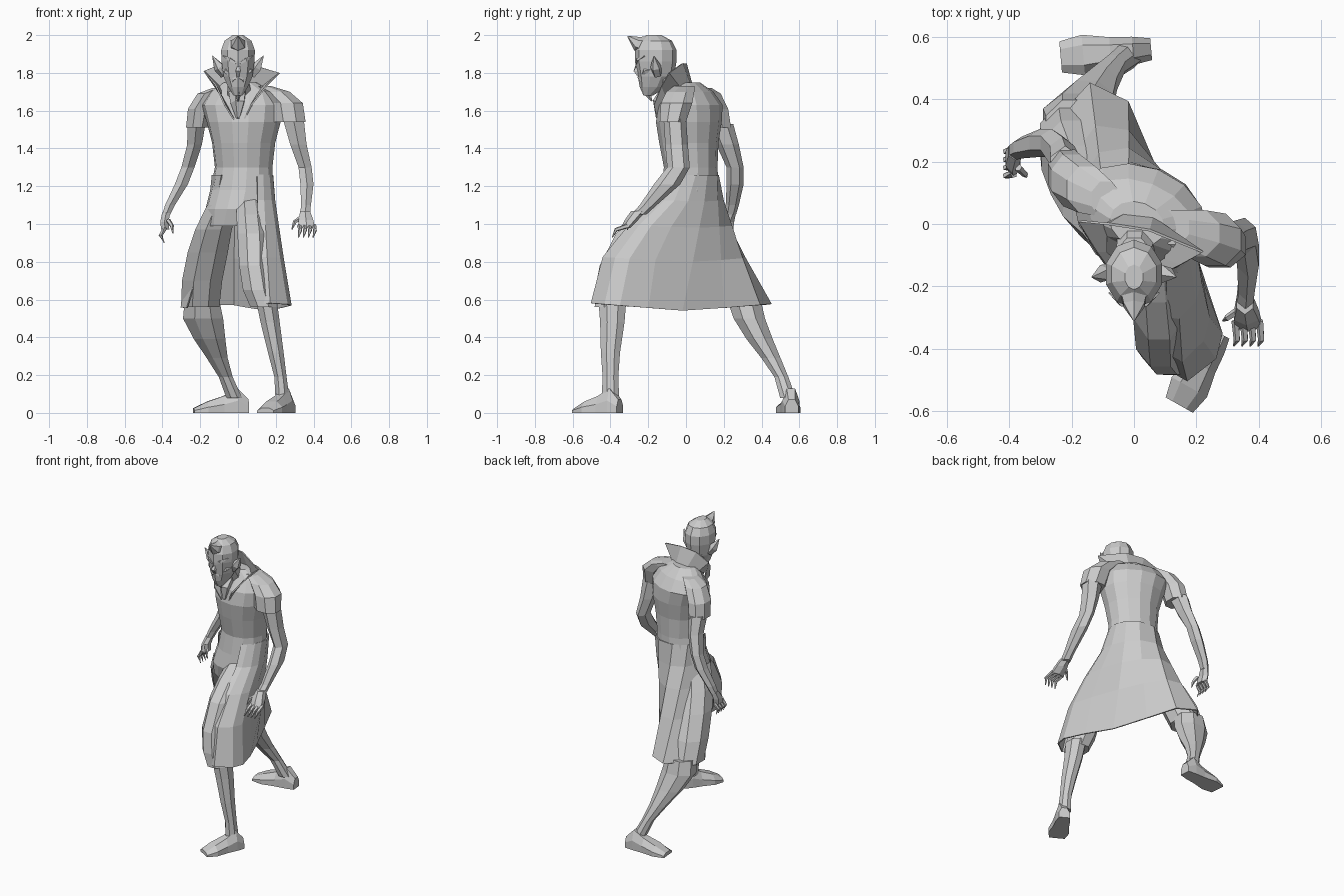
import bpy, bmesh, math
from mathutils import Vector, Matrix

UNIT = 0.01  # all part sizes below are in hundredths

cube = bpy.data.objects.get("Cube")
if cube:
    bpy.data.objects.remove(cube, do_unlink=True)

grey = bpy.data.materials.new("plain grey")
grey.use_nodes = True
grey.diffuse_color = (0.6, 0.6, 0.6, 1)
grey.node_tree.nodes["Principled BSDF"].inputs["Base Color"].default_value = grey.diffuse_color


def loft(name, rings, closed=True, thickness=None):
    """Skin a list of equal point rings; closed rings get end caps."""
    bm = bmesh.new()
    rows = [[bm.verts.new(Vector(p) * UNIT) for p in ring] for ring in rings]
    count = len(rows[0])
    for low, high in zip(rows, rows[1:]):
        for i in range(count if closed else count - 1):
            j = (i + 1) % count
            bm.faces.new((low[i], low[j], high[j], high[i]))
    if closed:
        bm.faces.new(rows[0])
        bm.faces.new(rows[-1])
    bmesh.ops.recalc_face_normals(bm, faces=bm.faces[:])
    mesh = bpy.data.meshes.new(name)
    bm.to_mesh(mesh)
    bm.free()
    mesh.materials.append(grey)
    obj = bpy.data.objects.new(name, mesh)
    bpy.context.collection.objects.link(obj)
    if thickness:
        solid = obj.modifiers.new("thickness", "SOLIDIFY")
        solid.thickness = thickness * UNIT
        solid.offset = 0
    return obj


def oval(x, y, z, rx, ry, sides, turn=0):
    """Level oval ring, turned about its own centre."""
    spin = Matrix.Rotation(math.radians(turn), 3, "Z")
    steps = [math.tau * (i + 0.5) / sides for i in range(sides)]
    return [Vector((x, y, z)) + spin @ Vector((rx * math.cos(a), ry * math.sin(a), 0))
            for a in steps]


def stack(name, stations, sides=8, turn=0):
    """Limb or body part from level ovals (x, y, z, rx, ry)."""
    return loft(name, [oval(*s, sides, turn) for s in stations])


def tube(name, points, radii, sides=5):
    """Thin tapering part with rings square to its path."""
    points = [Vector(p) for p in points]
    rings = []
    for i, (p, r) in enumerate(zip(points, radii)):
        along = points[min(i + 1, len(points) - 1)] - points[max(i - 1, 0)]
        turn = along.to_track_quat("Z", "Y")
        rings.append([p + turn @ q for q in oval(0, 0, 0, r, r, sides)])
    return loft(name, rings)


def foot(name, heel, toe):
    """Shoe with a flat sole, lofted from heel to toe."""
    heel, toe = Vector((*heel, 0)), Vector((*toe, 0))
    along = toe - heel
    side = Vector((-along.y, along.x, 0)).normalized()
    profile = [(0, 3.5, 7), (0.2, 4.5, 13), (0.45, 5, 9), (0.75, 6.5, 6), (1, 5, 2.5)]
    shape = [(-1, 0), (1, 0), (1, 0.5), (0.5, 1), (-0.5, 1), (-1, 0.5)]
    loft(name, [[heel + along * t + side * (w * u) + Vector((0, 0, h * v)) for u, v in shape]
                for t, w, h in profile])


# Coat body, twisted at the shoulders
stack("coat_body", [
    (-3, 1, 99, 14, 13), (0, 1, 108, 17.5, 16), (2, 2, 118, 17, 15), (3, 2.5, 130, 15.5, 14),
    (3, 1.5, 143, 17, 15.5), (3, 1.5, 154, 20, 17), (2, 2.5, 163, 22, 16),
    (2, 2.5, 170, 18, 11), (1, 0, 175, 9, 7)], sides=14, turn=-21)

# Coat skirt: open at the front, flaring gently from the waist to the hem
hem = [(-27, 18), (-30, 23), (-25, 33), (-14, 45), (-2, 39), (6, 20),
       (15, -2), (23, -20), (28, -35), (26, -43), (17, -50), (12, -47)]
waist_angles = [226, 210, 180, 140, 105, 65, 35, 10, -12, -30, -48, -62]
heights = [126, 112, 98, 80, 54]
front_flare = [0, 0.16, 0.52, 0.85, 1]
side_flare = [0, 0.12, 0.32, 0.58, 1]
skirt = []
for z, front, side in zip(heights, front_flare, side_flare):
    row = []
    for (hx, hy), angle in zip(hem, waist_angles):
        a = math.radians(angle)
        x = 2.5 + 16 * math.cos(a)
        y = 2.5 + 15 * math.sin(a)
        # The hem dips at the side and lifts towards front and back
        row.append((x + (hx - x) * side, y + (hy - y) * (front if hy < -15 else side),
                    z + abs(hy) * side * 0.08))
    skirt.append(row)
loft("coat_skirt", skirt, closed=False, thickness=0.8)

# Raised collar and its lower front points
collar_base = [(-2, -15, 155), (-9, -9, 168), (-9, 0, 172), (-3, 3, 174),
               (6, 2, 174), (12, -3, 172), (10, -11, 168), (3, -15, 155)]
collar_top = [(-7, -16, 163), (-12, -9, 174), (-18, 1, 181), (-8, 0, 185),
              (5, -2, 185), (22, -9, 180), (15, -13, 173), (7, -17, 163)]
loft("collar", [collar_base, collar_top], closed=False, thickness=0.8)

# Legs: trousers above the hem, narrow boots below
stack("left_trouser", [
    (6, -2, 114, 7, 10), (7, -14, 105, 8.5, 12), (8, -25, 95, 9, 13),
    (8.5, -36, 78, 8.5, 10.5), (10.5, -39, 65, 8.5, 10), (13.5, -40, 56, 7.5, 9)])
stack("left_shin", [
    (15, -39, 60, 6, 8), (17, -39, 48, 5.5, 7), (20, -40, 32, 4.5, 5.5),
    (22.5, -40, 19, 3.5, 4.5), (23.5, -40, 8, 4, 5)])
foot("left_foot", (27.5, -35), (14.5, -58))

stack("right_trouser", [
    (-8, 1, 110, 9, 11), (-13, 7, 97, 10.5, 12), (-16, 14, 85, 11.5, 12),
    (-19, 22, 70, 11.5, 12), (-20, 28, 56, 11, 11)])
stack("right_shin", [
    (-19, 31, 59, 10, 9.5), (-18.5, 33.5, 50, 11.5, 9), (-15, 39, 39, 9, 7.5),
    (-11, 45, 29, 6, 5.5), (-6.5, 50.5, 19, 4, 4), (-2, 54, 8, 4.5, 4.5)])
foot("right_foot", (5.5, 56), (-23.5, 53.5))

# Arms in short loose sleeves that grow out of the shoulders
stack("left_sleeve", [
    (13, -1, 173, 5, 6), (20, -3, 170, 8, 8), (26, -5, 164, 9, 9), (27.5, -7, 154, 9, 7.5)])
stack("left_arm", [
    (29, -6, 157, 6.5, 6), (32, -5, 142, 5, 6), (35.5, -4, 130, 4, 6),
    (36.5, -10, 121, 4, 7), (36, -20, 110, 3, 4.5), (35.5, -25, 105, 3, 4)], sides=6)
stack("left_palm", [
    (35.5, -25, 107, 3, 4), (36, -29, 102, 4.5, 3.5), (36.5, -32, 98, 5, 2.5)], sides=6)
stack("right_sleeve", [
    (-9, 8, 172, 5, 6), (-15, 11, 169, 7, 8), (-20, 14, 161, 7, 9), (-21.5, 16, 151, 6.5, 8.5)])
stack("right_arm", [
    (-22, 18, 153, 5.5, 7), (-23, 22, 142, 4.5, 6), (-26.5, 26, 130, 4, 4.5),
    (-30, 26, 121, 4, 4.5), (-36, 24.5, 110, 3, 3.5), (-38, 23.5, 105, 2.5, 3)], sides=6)
stack("right_palm", [
    (-38, 23.5, 106, 2.5, 3), (-39, 21, 101, 2.5, 4.5), (-38.5, 20, 97, 2.5, 5)], sides=6)

# Clawed fingers and thumbs
taper = (1.3, 1.1, 0.3)
for i in range(4):
    x = 32.5 + 2.6 * i
    tube(f"left_finger_{i}", [(x, -31, 99), (x + 0.5, -37, 97), (x - 0.5, -39, 93)], taper)
    y = 16 + 2.6 * i
    tube(f"right_finger_{i}", [(-38.5, y, 98), (-41, y - 0.5, 94), (-39, y - 1, 90)], taper)
tube("left_thumb", [(33, -28, 103), (30, -30, 101), (28.5, -31, 97)], taper)
tube("right_thumb", [(-37, 18, 102), (-35, 16, 99), (-34.5, 15, 95)], taper)

# Neck and head
stack("neck", [(1, -3, 165, 7, 7), (0, -11, 179, 6, 7)])
stack("head", [
    (0, -20, 168, 2.5, 2.5), (0, -17.5, 172.5, 5.5, 7), (0, -16, 178, 8, 9.5),
    (0, -16, 186, 9.2, 11), (0, -16, 192, 9.4, 11), (0, -16, 197, 7.5, 8.5),
    (0, -17, 200, 3, 4)], sides=10)
tube("hair_peak", [(0, -18, 194), (0, -26, 195.5), (0, -31, 199.5)], (6, 3.8, 0.2), sides=6)
tube("nose", [(0, -25, 187), (0, -26.5, 181), (0, -24.5, 178)], (1, 1.8, 1.2), sides=4)
tube("pointed_beard", [(0, -21, 174), (0, -21, 170), (0, -18, 165)], (3, 2.2, 0.3))
tube("neck_cloth", [(0, -9, 170), (0, -14, 164), (0, -15, 156)], (5, 4, 1))
for name, s in (("left", 1), ("right", -1)):
    tube(name + "_ear", [(s * 7, -15, 179), (s * 10, -16, 183), (s * 13.5, -17, 189)],
         (2.5, 3, 0.2))
    tube(name + "_brow", [(s, -26, 185), (s * 4, -25.5, 187), (s * 8, -22, 189)],
         (0.9, 1.1, 0.3), sides=4)
    tube(name + "_cheek", [(s * 3, -23.5, 178), (s * 6, -21.5, 181), (s * 8, -17, 182)],
         (0.8, 1.6, 0.8))
    tube(name + "_moustache", [(0, -25, 178), (s * 2.5, -24, 176.5), (s * 4, -22, 173)],
         (0.8, 0.8, 0.2), sides=4)
